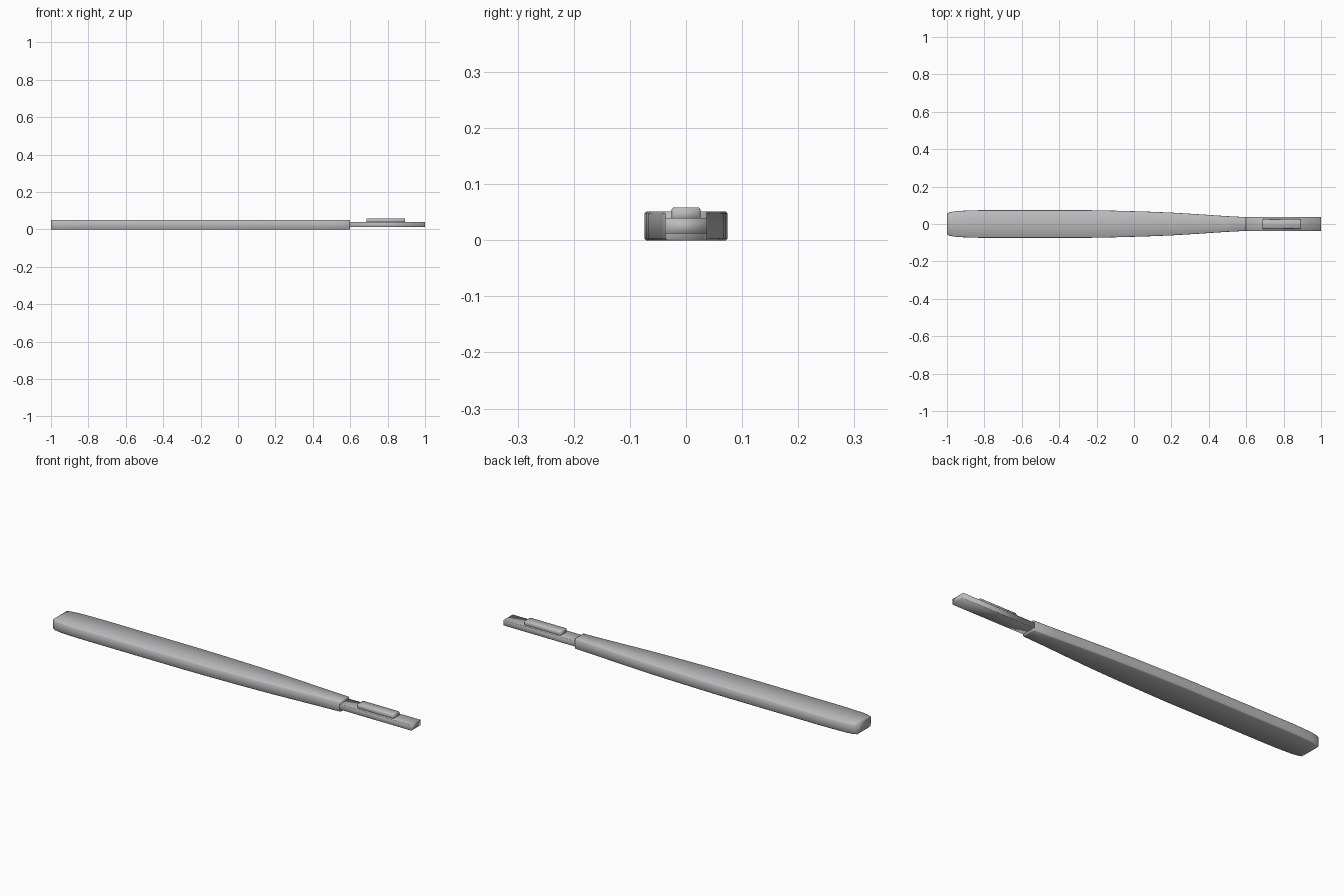
import bpy

if "Cube" in bpy.data.objects:
    bpy.data.objects.remove(bpy.data.objects["Cube"])

steel = bpy.data.materials.new("steel_grey")
steel.diffuse_color = (0.5, 0.5, 0.51, 1)
steel.use_nodes = True
steel.node_tree.nodes["Principled BSDF"].inputs["Base Color"].default_value = steel.diffuse_color


def loft(name, stations, z0, z1, c):
    """Chamfered bar along x from (x, half width) stations."""
    verts, faces = [], []
    for x, w in stations:
        half = [(w - c, z0), (w, z0 + c), (w, z1 - c), (w - c, z1)]
        ring = half + [(-y, z) for y, z in reversed(half)]
        verts += [(x, y, z) for y, z in ring]
    for i in range(len(stations) - 1):
        a, b = i * 8, i * 8 + 8
        for j in range(8):
            k = (j + 1) % 8
            faces.append((a + j, b + j, b + k, a + k))
    n = len(verts)
    faces.append(tuple(range(8)))
    faces.append(tuple(reversed(range(n - 8, n))))
    mesh = bpy.data.meshes.new(name)
    mesh.from_pydata(verts, [], faces)
    # outward normals
    mesh.flip_normals()
    mesh.materials.append(steel)
    mesh.shade_smooth()
    ob = bpy.data.objects.new(name, mesh)
    bpy.context.collection.objects.link(ob)
    return ob


# Long tapered grip with a blunt, cornered butt
loft("grip", [(-1, .056), (-.985, .063), (-.95, .069), (-.87, .073), (-.8, .074),
              (-.25, .074), (-.1, .071), (.05, .067), (.2, .061), (.35, .052),
              (.48, .043), (.597, .037), (.6, .035)], 0, .051, .003)

# Narrow tang for the blade
loft("tang", [(.58, .037), (1, .037)], .012, .04, .001)

# Raised locking rib on top of the tang
loft("locking_rib", [(.687, .023), (.692, .026), (.887, .026), (.892, .023)], .036, .058, .003)
